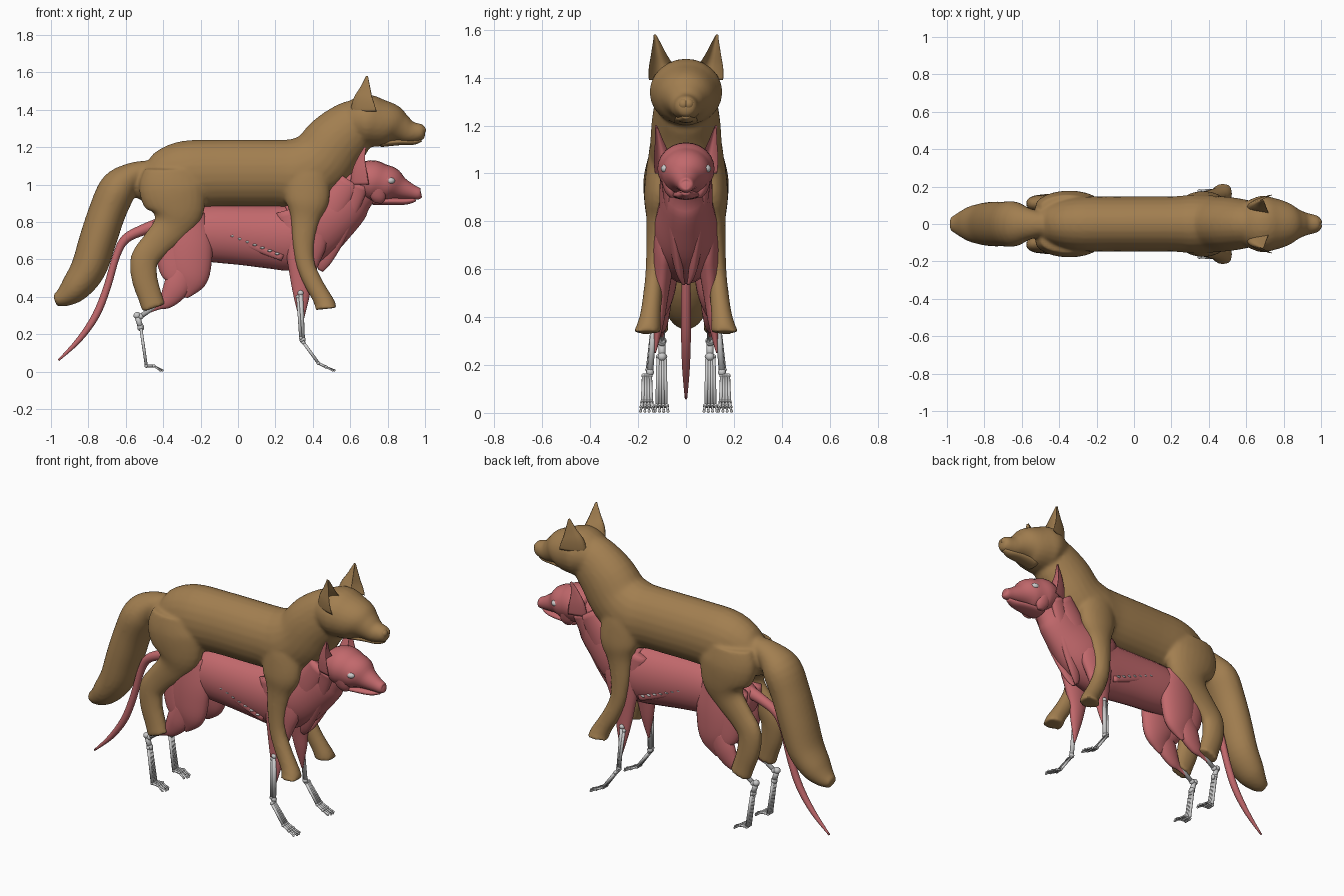
import bpy, bmesh, math
from mathutils import Vector

cube = bpy.data.objects.get("Cube")
if cube:
    bpy.data.objects.remove(cube, do_unlink=True)


def material(name, rgb):
    mat = bpy.data.materials.new(name)
    mat.use_nodes = True
    colour = (*rgb, 1)
    mat.diffuse_color = colour
    shader = next(node for node in mat.node_tree.nodes if node.type == 'BSDF_PRINCIPLED')
    shader.inputs["Base Color"].default_value = colour
    shader.inputs["Roughness"].default_value = .7
    return mat


FUR = material("fur_brown", (.36, .21, .08))
MUSCLE = material("muscle_red", (.54, .14, .15))
BONE = material("bone_grey", (.6, .6, .6))


def mix(ends, t):
    return ends[0] + (ends[1] - ends[0]) * t


def spline(rows, steps=4):
    """Catmull-Rom interpolation through path rows."""
    points = [Vector(row) for row in rows]
    points = [points[0]] + points + [points[-1]]
    result = []
    for before, start, end, after in zip(points, points[1:], points[2:], points[3:]):
        for step in range(steps):
            t = step / steps
            blend = start.lerp(end, t)
            bend_in = (end - before) / 2 - (end - start)
            bend_out = (after - start) / 2 - (end - start)
            result.append(blend + bend_in * t * (1 - t) ** 2 - bend_out * t * t * (1 - t))
    result.append(points[-1])
    return result


def sweep(bm, path, y=(0, 0), flat=(1, 1), mirror=False, cup=False, sides=24):
    """Path rows are x, z, radius; y and the sideways flattening run from start to end."""
    points = spline(path)
    last = len(points) - 1
    for side in ((1, -1) if mirror else (1,)):
        rings = []
        for i, (x, z, radius) in enumerate(points):
            way = (points[min(i + 1, last)] - points[max(i - 1, 0)]).xy.normalized()
            radius = max(radius, .003)
            ring = []
            for k in range(sides):
                angle = math.tau * k / sides
                c, s = math.cos(angle), math.sin(angle)
                if cup:
                    c = 1 - c * c * (1.3 if c > 0 else 2)
                ring.append(bm.verts.new((
                    x + way.y * c * radius,
                    side * (mix(y, i / last) + s * radius * mix(flat, i / last)),
                    z - way.x * c * radius)))
            rings.append(ring)
        for lower, upper in zip(rings, rings[1:]):
            for k in range(sides):
                n = (k + 1) % sides
                bm.faces.new((lower[k], lower[n], upper[n], upper[k]))
        bm.faces.new(rings[0])
        bm.faces.new(reversed(rings[-1]))


def finish(name, bm, mat):
    bmesh.ops.recalc_face_normals(bm, faces=bm.faces[:])
    mesh = bpy.data.meshes.new(name)
    bm.to_mesh(mesh)
    bm.free()
    for poly in mesh.polygons:
        poly.use_smooth = True
    mesh.materials.append(mat)
    obj = bpy.data.objects.new(name, mesh)
    bpy.context.collection.objects.link(obj)
    return obj


def part(name, mat, path, **shape):
    bm = bmesh.new()
    sweep(bm, path, **shape)
    return finish(name, bm, mat)


def pair(name, mat, centre, size, squash=(1, 1, 1)):
    """Two mirrored ellipsoids."""
    bm = bmesh.new()
    for side in (1, -1):
        made = bmesh.ops.create_uvsphere(bm, u_segments=16, v_segments=10, radius=size)
        bmesh.ops.scale(bm, verts=made["verts"], vec=squash)
        bmesh.ops.translate(bm, verts=made["verts"],
                            vec=(centre[0], side * centre[1], centre[2]))
    return finish(name, bm, mat)


# Fur skin: trunk, head, legs and tail fused into one smooth hide
skin = bmesh.new()
sweep(skin, [(-.55, 1.04, .08), (-.46, 1.02, .13), (-.3, 1.05, .18), (-.1, 1.06, .18),
             (.1, 1.06, .18), (.22, 1.06, .18), (.33, 1.06, .19), (.44, 1.12, .18),
             (.52, 1.22, .17), (.61, 1.3, .15), (.68, 1.33, .13)], flat=(.8, .85))
sweep(skin, [(.6, 1.33, .11), (.68, 1.34, .14), (.75, 1.33, .13), (.82, 1.32, .11),
             (.87, 1.3, .08), (.92, 1.28, .06), (.98, 1.28, .045), (1, 1.28, .03)],
      flat=(1.1, 1))
sweep(skin, [(-.35, 1.08, .15), (-.35, .98, .18), (-.33, .86, .15), (-.36, .77, .1),
             (-.44, .68, .08), (-.5, .6, .075), (-.5, .5, .07), (-.47, .4, .065),
             (-.45, .34, .065)], y=(.09, .12), flat=(.43, .7), mirror=True)
sweep(skin, [(.36, 1.06, .12), (.37, .92, .12), (.36, .82, .08), (.35, .7, .06),
             (.36, .58, .05), (.4, .48, .05), (.44, .41, .05), (.465, .36, .055),
             (.47, .335, .06)], y=(.1, .165), flat=(.5, 1), mirror=True)
sweep(skin, [(-.48, 1.08, .05), (-.56, 1.05, .07), (-.64, .98, .1), (-.7, .85, .1),
             (-.75, .7, .1), (-.8, .55, .095), (-.87, .45, .08), (-.93, .4, .055),
             (-.98, .38, .03)], flat=(1.2, 1.2))
hide = finish("fur_skin", skin, FUR)
fuse = hide.modifiers.new("fuse", 'REMESH')
fuse.mode = 'VOXEL'
fuse.voxel_size = .011
fuse.use_smooth_shade = True
relax = hide.modifiers.new("relax", 'SMOOTH')
relax.iterations = 5

part("fur_ears", FUR, [(.67, 1.39, .07), (.67, 1.45, .055), (.68, 1.51, .03), (.69, 1.58, .005)],
     y=(.085, .13), mirror=True, cup=True)
part("fur_lower_jaw", FUR, [(.76, 1.22, .02), (.86, 1.23, .02), (.94, 1.23, .017), (.98, 1.24, .01)],
     flat=(2.5, 1.5))
pair("fur_eyes", FUR, (.835, .07, 1.36), .026, (.9, .8, .65))
pair("fur_nose", FUR, (.98, .01, 1.29), .025)

# Muscle trunk and neck
part("muscle_trunk", MUSCLE,
     [(-.45, .74, .07), (-.36, .74, .12), (-.18, .74, .15), (.02, .73, .16), (.18, .72, .17),
      (.3, .72, .18), (.4, .78, .19), (.52, .87, .16), (.6, .95, .14), (.68, 1, .1)],
     flat=(.8, .65))
part("neck_straps", MUSCLE,
     [(.65, 1, .05), (.6, .88, .05), (.53, .73, .05), (.47, .6, .035), (.44, .54, .015)],
     y=(.085, .01), flat=(.5, .5), mirror=True)
part("neck_side_muscles", MUSCLE,
     [(.6, 1.02, .06), (.51, .88, .07), (.44, .73, .06), (.4, .62, .03)],
     y=(.08, .08), flat=(.45, .45), mirror=True)
part("flank_muscles", MUSCLE,
     [(-.12, .76, .02), (0, .71, .025), (.12, .66, .025), (.24, .61, .02)],
     y=(.1, .1), flat=(.6, .6), mirror=True)

# Muscle head
part("muscle_head", MUSCLE,
     [(.64, 1.01, .09), (.71, 1.02, .11), (.77, 1.01, .1), (.82, 1, .09), (.87, .98, .06),
      (.93, .96, .04), (.97, .95, .03), (.98, .95, .015)], flat=(1.1, 1))
part("muscle_lower_jaw", MUSCLE,
     [(.72, .91, .02), (.82, .91, .02), (.9, .91, .017), (.95, .92, .01)], flat=(3, 1.5))
part("cheek_muscles", MUSCLE,
     [(.73, 1.05, .03), (.74, .99, .045), (.75, .93, .04), (.75, .9, .02)],
     y=(.09, .055), flat=(.6, .6), mirror=True)
part("muscle_ears", MUSCLE,
     [(.65, 1, .05), (.65, 1.07, .04), (.66, 1.14, .02), (.68, 1.2, .005)],
     y=(.085, .125), flat=(.9, .9), mirror=True, cup=True)
pair("brow_rings", MUSCLE, (.8, .07, 1.02), .036, (1, .9, .8))
pair("eyeballs", BONE, (.815, .08, 1.02), .025, (1, 1, .75))

# Muscle legs and tail
part("thigh_muscles", MUSCLE,
     [(-.27, .84, .09), (-.26, .7, .12), (-.26, .59, .12), (-.26, .5, .1), (-.28, .43, .05),
      (-.29, .4, .02)], y=(.08, .1), flat=(.45, .45), mirror=True)
part("hamstrings", MUSCLE,
     [(-.4, .82, .06), (-.36, .7, .09), (-.34, .58, .09), (-.33, .5, .07), (-.34, .45, .03)],
     y=(.065, .105), flat=(.5, .5), mirror=True)
part("calf_muscles", MUSCLE,
     [(-.29, .54, .07), (-.33, .45, .07), (-.38, .38, .045), (-.43, .35, .02), (-.52, .3, .005)],
     y=(.1, .1), flat=(.5, .6), mirror=True)
part("shoulder_muscles", MUSCLE,
     [(.32, .88, .12), (.36, .72, .12), (.35, .6, .09), (.34, .49, .06), (.34, .39, .04),
      (.34, .31, .02), (.34, .25, .005)], y=(.08, .13), flat=(.35, .7), mirror=True)
part("muscle_tail", MUSCLE,
     [(-.4, .79, .04), (-.5, .76, .03), (-.6, .71, .025), (-.65, .62, .02), (-.7, .45, .02),
      (-.76, .3, .02), (-.85, .17, .015), (-.96, .06, .005)])


def rod(bm, start, end, thick):
    """A bone shaft with a knuckle at either end."""
    start, end = Vector(start), Vector(end)
    way = end - start
    for spot in (start, end):
        made = bmesh.ops.create_icosphere(bm, subdivisions=2, radius=thick * 1.3)
        bmesh.ops.translate(bm, verts=made["verts"], vec=spot)
    made = bmesh.ops.create_cone(bm, cap_ends=True, segments=10, radius1=thick,
                                 radius2=thick, depth=way.length)
    turn = way.to_track_quat('Z', 'Y')
    for vert in made["verts"]:
        vert.co = turn @ vert.co + (start + end) / 2


def paw(bm, side, y, path):
    """Four fanned digits, each following the x z joints of the path."""
    for digit in (-1.5, -.5, .5, 1.5):
        joints = [Vector((x, side * (y + digit * mix((.009, .018), i / 3)), z))
                  for i, (x, z) in enumerate(path)]
        joints[-1].x -= .01 * abs(digit)
        for start, end, thick in zip(joints, joints[1:], (.008, .007, .005)):
            rod(bm, start, end, thick)


# Bones of the lower legs
fore, hind = bmesh.new(), bmesh.new()
for side in (1, -1):
    rod(fore, (.335, side * .13, .42), (.345, side * .15, .17), .013)
    rod(fore, (.32, side * .135, .4), (.335, side * .16, .18), .008)
    paw(fore, side, .163, [(.35, .155), (.43, .045), (.47, .025), (.52, .007)])
    rod(hind, (-.33, side * .1, .43), (-.52, side * .1, .295), .013)
    rod(hind, (-.54, side * .1, .3), (-.52, side * .1, .235), .015)
    paw(hind, side, .102, [(-.52, .235), (-.49, .03), (-.45, .03), (-.4, .007)])
finish("foreleg_bones", fore, BONE)
finish("hindleg_bones", hind, BONE)

# Rib ends showing along the flank
for i in range(7):
    t = i / 6
    pair("rib_ends", BONE, (mix((-.03, .21), t), .112, mix((.725, .63), t)), .009, (1.5, 1, .7))
